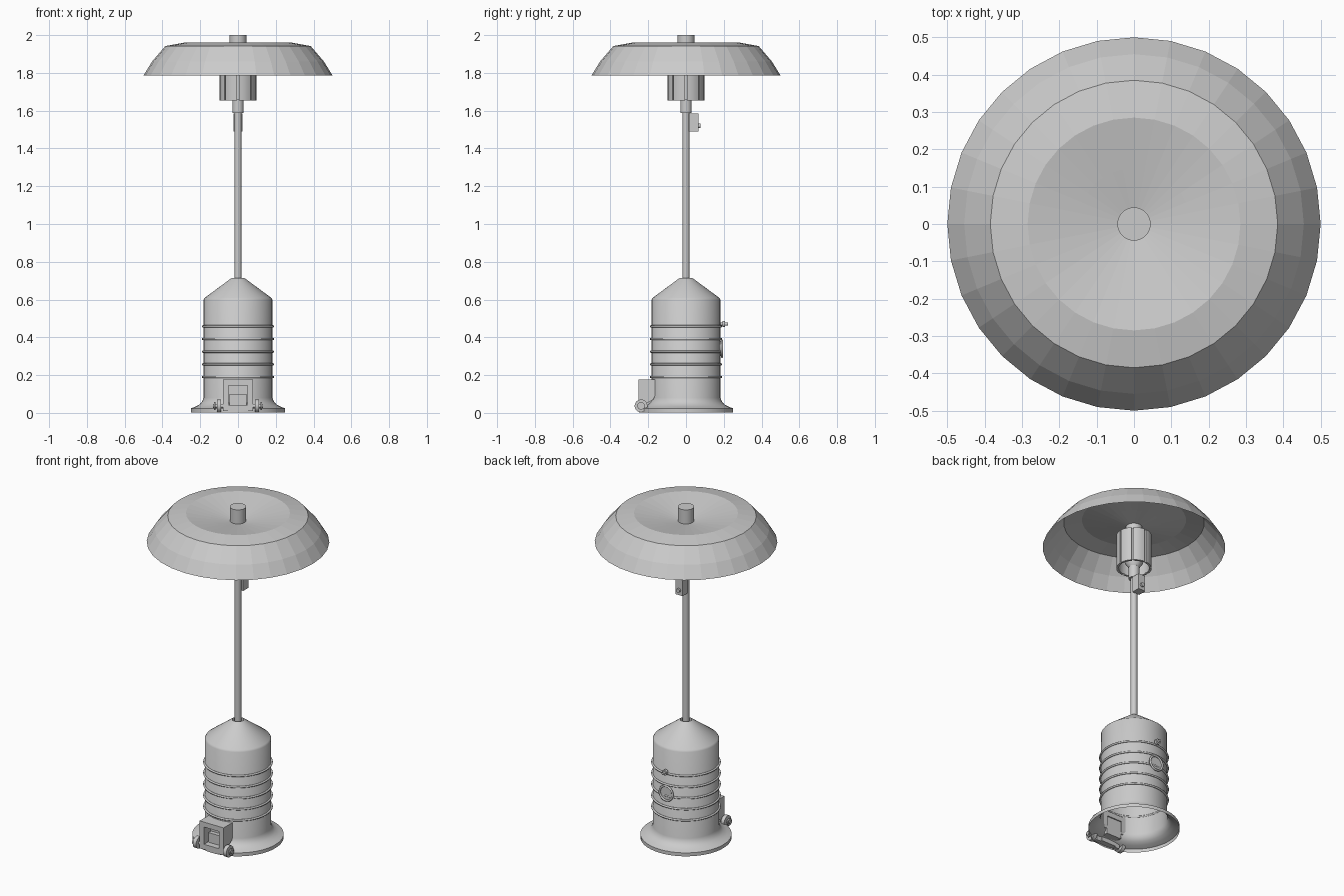
import bpy, bmesh, math
from mathutils import Matrix, Vector

if "Cube" in bpy.data.objects:
    bpy.data.objects.remove(bpy.data.objects["Cube"])


def finish(name, bm, smooth=False):
    bmesh.ops.recalc_face_normals(bm, faces=bm.faces)
    me = bpy.data.meshes.new(name)
    bm.to_mesh(me)
    bm.free()
    ob = bpy.data.objects.new(name, me)
    bpy.context.collection.objects.link(ob)
    if smooth:
        bpy.ops.object.select_all(action='DESELECT')
        ob.select_set(True)
        bpy.context.view_layer.objects.active = ob
        bpy.ops.object.shade_smooth_by_angle(angle=math.radians(35))
    return ob


def lathe(name, profile, seg=32, smooth=False):
    """Spin (radius, z) points around the z axis."""
    bm = bmesh.new()
    vs = [bm.verts.new((r, 0, z)) for r, z in profile]
    es = [bm.edges.new(p) for p in zip(vs, vs[1:])]
    bmesh.ops.spin(bm, geom=vs + es, cent=(0, 0, 0), axis=(0, 0, 1),
                   angle=math.tau, steps=seg, use_duplicate=False)
    bmesh.ops.remove_doubles(bm, verts=bm.verts, dist=1e-5)
    return finish(name, bm, smooth)


def cylinder(name, a, b, r, seg=20):
    a, b = Vector(a), Vector(b)
    d = b - a
    mat = Matrix.Translation((a + b) / 2) @ d.to_track_quat('Z', 'Y').to_matrix().to_4x4()
    bm = bmesh.new()
    bmesh.ops.create_cone(bm, cap_ends=True, segments=seg, radius1=r, radius2=r,
                          depth=d.length, matrix=mat)
    return finish(name, bm, True)


def box(name, lo, hi):
    lo, hi = Vector(lo), Vector(hi)
    bm = bmesh.new()
    bmesh.ops.create_cube(bm, size=1, matrix=Matrix.Translation((lo + hi) / 2)
                          @ Matrix.Diagonal((*(hi - lo), 1)))
    return finish(name, bm)


def extrude_x(name, outline, x0, x1):
    """Prism along x from a (y, z) outline."""
    bm = bmesh.new()
    f = bm.faces.new([bm.verts.new((x0, y, z)) for y, z in outline])
    g = bmesh.ops.extrude_face_region(bm, geom=[f])['geom']
    bmesh.ops.translate(bm, vec=(x1 - x0, 0, 0),
                        verts=[v for v in g if isinstance(v, bmesh.types.BMVert)])
    return finish(name, bm)


def ring(name, loc, major, minor, rot=(0, 0, 0)):
    bpy.ops.mesh.primitive_torus_add(major_segments=40, minor_segments=8, location=loc,
                                     rotation=rot, major_radius=major, minor_radius=minor)
    ob = bpy.context.object
    ob.name = name
    bpy.ops.object.shade_smooth()
    return ob


# Reflector shade: faceted thin dish with a sunken centre
lathe("reflector_shade", [(0.5, 1.787), (0.455, 1.86), (0.385, 1.942), (0.285, 1.96),
                          (0.15, 1.935), (0.045, 1.915), (0, 1.915)])
cylinder("shade_stud", (0, 0, 1.85), (0, 0, 2.0), 0.045)

# Burner: open inner tube with curved outer panels and narrow slots between
lathe("burner_tube", [(0.084, 1.66), (0.084, 1.86), (0, 1.86)], 32, True)
bm = bmesh.new()
for i in range(8):
    start = math.tau * i / 8 + 0.05
    cols = []
    for k in range(5):
        a = start + k * (math.tau / 8 - 0.1) / 4
        cols.append([bm.verts.new((r * math.cos(a), r * math.sin(a), z))
                     for r, z in ((0.084, 1.655), (0.097, 1.655), (0.097, 1.86), (0.084, 1.86))])
    for p, q in zip(cols, cols[1:]):
        for j in range(4):
            n = (j + 1) % 4
            bm.faces.new((p[j], p[n], q[n], q[j]))
    bm.faces.new(cols[0])
    bm.faces.new(cols[-1])
finish("burner_panels", bm, True)
lathe("burner_cup", [(0, 1.66), (0.03, 1.66), (0.05, 1.69), (0.05, 1.72), (0, 1.72)], 24, True)

# Pole, collar and control box
cylinder("pole", (0, 0, 0.68), (0, 0, 1.6), 0.018)
cylinder("pole_collar", (0, 0, 1.588), (0, 0, 1.67), 0.03)
box("control_box", (-0.024, 0.015, 1.49), (0.024, 0.067, 1.585))
cylinder("control_knob", (0, 0.06, 1.52), (0, 0.078, 1.52), 0.012, 16)

# Hollow tank housing with flared foot
lathe("tank_housing", [(0.25, 0.003), (0.25, 0.024), (0.225, 0.033), (0.203, 0.045),
                       (0.19, 0.06), (0.182, 0.08), (0.182, 0.6), (0.175, 0.61),
                       (0.045, 0.706), (0.032, 0.715), (0.032, 0.69)], 48, True)
for i in range(5):
    ring(f"housing_rib_{i + 1}", (0, 0, 0.19 + i * 0.067), 0.185, 0.006)

# Rear gauge ring and latch knob
ring("rear_ring", (0, 0.19, 0.34), 0.043, 0.006, (math.pi / 2, 0, 0))
cylinder("rear_ring_plate", (0, 0.172, 0.34), (0, 0.188, 0.34), 0.04, 32)
cylinder("latch_stem", (0, 0.17, 0.47), (0, 0.222, 0.47), 0.008, 12)
cylinder("latch_knob", (0, 0.192, 0.47), (0, 0.207, 0.47), 0.016, 16)

# Wheel bracket at the front
side = [(-0.252, 0.176), (-0.165, 0.176), (-0.165, 0.09), (-0.172, 0.072),
        (-0.19, 0.06), (-0.212, 0.05), (-0.222, 0.01), (-0.252, 0.01)]
for s, n in ((-1, "left"), (1, "right")):
    extrude_x(f"bracket_side_{n}", side, s * 0.05, s * 0.08)
    # Wheel with hub and axle cap
    y, z = -0.238, 0.037
    cylinder(f"wheel_{n}", (s * 0.09, y, z), (s * 0.112, y, z), 0.034, 24)
    cylinder(f"wheel_hub_{n}", (s * 0.07, y, z), (s * 0.132, y, z), 0.011, 12)
    cylinder(f"axle_cap_{n}", (s * 0.12, y, z), (s * 0.127, y, z), 0.02, 16)
box("bracket_top", (-0.05, -0.252, 0.146), (0.05, -0.165, 0.176))
box("bracket_bottom", (-0.05, -0.252, 0.012), (0.05, -0.215, 0.042))
box("bracket_back", (-0.05, -0.19, 0.04), (0.05, -0.172, 0.15))
box("bracket_ledge", (-0.046, -0.215, 0.04), (0.046, -0.18, 0.1))
